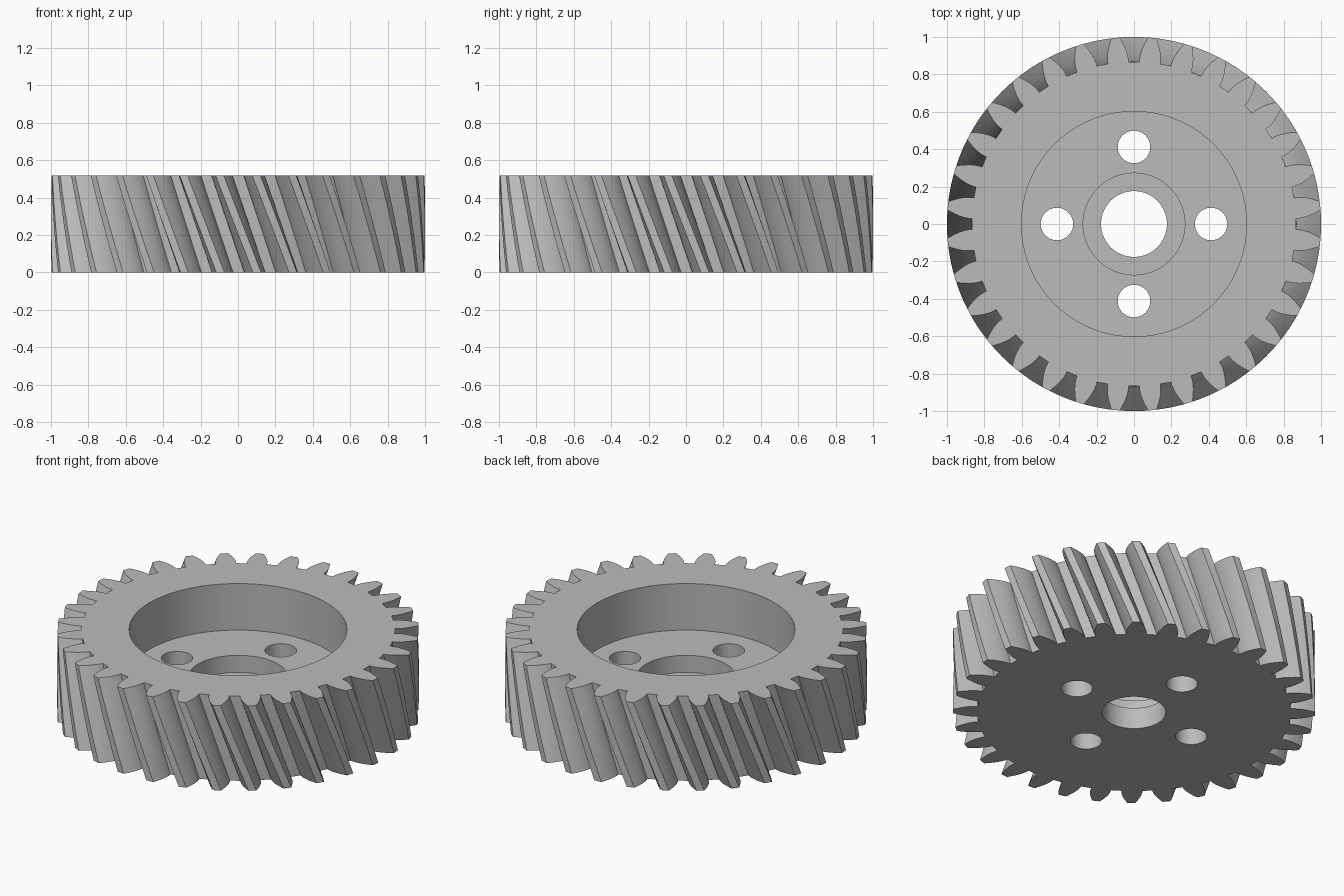
import bpy, bmesh
from math import sin, cos, tan, acos, pi, radians

if "Cube" in bpy.data.objects:
    bpy.data.objects.remove(bpy.data.objects["Cube"], do_unlink=True)

TEETH, HEIGHT, LAYERS = 32, 0.518, 8
TIP = 1.0
PITCH = TIP * TEETH / (TEETH + 2)
ROOT = PITCH * (1 - 2.5 / TEETH)
PRESSURE = radians(20)
BASE = PITCH * cos(PRESSURE)
TWIST = -HEIGHT * tan(radians(20)) / PITCH   # total turn from bottom to top

steel = bpy.data.materials.new("light grey metal")
steel.use_nodes = True
GREY = (0.5, 0.5, 0.5, 1)
steel.diffuse_color = GREY
steel.node_tree.nodes["Principled BSDF"].inputs["Base Color"].default_value = GREY


def involute(a):
    return tan(a) - a


def half_tooth(r):
    """Half angle of a tooth at radius r."""
    return pi / (2 * TEETH) + involute(PRESSURE) - involute(acos(min(1, BASE / r)))


def add_object(name, bm):
    bmesh.ops.recalc_face_normals(bm, faces=bm.faces)
    mesh = bpy.data.meshes.new(name)
    bm.to_mesh(mesh)
    bm.free()
    mesh.materials.append(steel)
    obj = bpy.data.objects.new(name, mesh)
    bpy.context.collection.objects.link(obj)
    return obj


# Tooth outline: rising flank, tip, falling flank
STEPS = 5
radii = [ROOT] + [BASE + (TIP - BASE) * i / STEPS for i in range(STEPS + 1)]
flank = [(r, -half_tooth(r)) for r in radii]
tooth = flank + [(TIP, 0)] + [(r, -a) for r, a in reversed(flank)]
outline = [(r, a + (t + 0.5) * 2 * pi / TEETH) for t in range(TEETH) for r, a in tooth]

# Helical gear body: the outline swept upward with a twist
bm = bmesh.new()
rings = []
for k in range(LAYERS + 1):
    f = k / LAYERS
    turn = TWIST * (f - 1)
    rings.append([bm.verts.new((r * cos(a + turn), r * sin(a + turn), f * HEIGHT))
                  for r, a in outline])
n = len(outline)
for low, high in zip(rings, rings[1:]):
    for i in range(n):
        j = (i + 1) % n
        bm.faces.new((low[i], low[j], high[j], high[i]))
bm.faces.new(rings[0][::-1])
bm.faces.new(rings[-1])
gear = add_object("helical_gear", bm)


def bore(name, radius, bottom, top, x=0, y=0, sides=72):
    """Cut a round hole into the gear."""
    bm = bmesh.new()
    bmesh.ops.create_cone(bm, cap_ends=True, segments=sides, radius1=radius,
                          radius2=radius, depth=top - bottom)
    bmesh.ops.translate(bm, verts=bm.verts, vec=(x, y, (top + bottom) / 2))
    cutter = add_object(name, bm)
    cutter.hide_render = True
    mod = gear.modifiers.new(name, "BOOLEAN")
    mod.operation, mod.solver, mod.object = "DIFFERENCE", "EXACT", cutter
    bpy.context.view_layer.objects.active = gear
    bpy.ops.object.modifier_apply(modifier=name)
    bpy.data.objects.remove(cutter, do_unlink=True)


# Wide recess, counterbore, shaft hole and four bolt holes
bore("recess", 0.602, 0.234, 1)
bore("counterbore", 0.272, 0.13, 1)
bore("shaft_hole", 0.176, -1, 1)
for i in range(4):
    bore("bolt_hole", 0.087, -1, 1, 0.412 * cos(i * pi / 2), 0.412 * sin(i * pi / 2), 40)

# Smooth curved walls, sharp rims
bpy.ops.object.select_all(action="DESELECT")
gear.select_set(True)
bpy.context.view_layer.objects.active = gear
bpy.ops.object.shade_smooth_by_angle(angle=radians(25))
